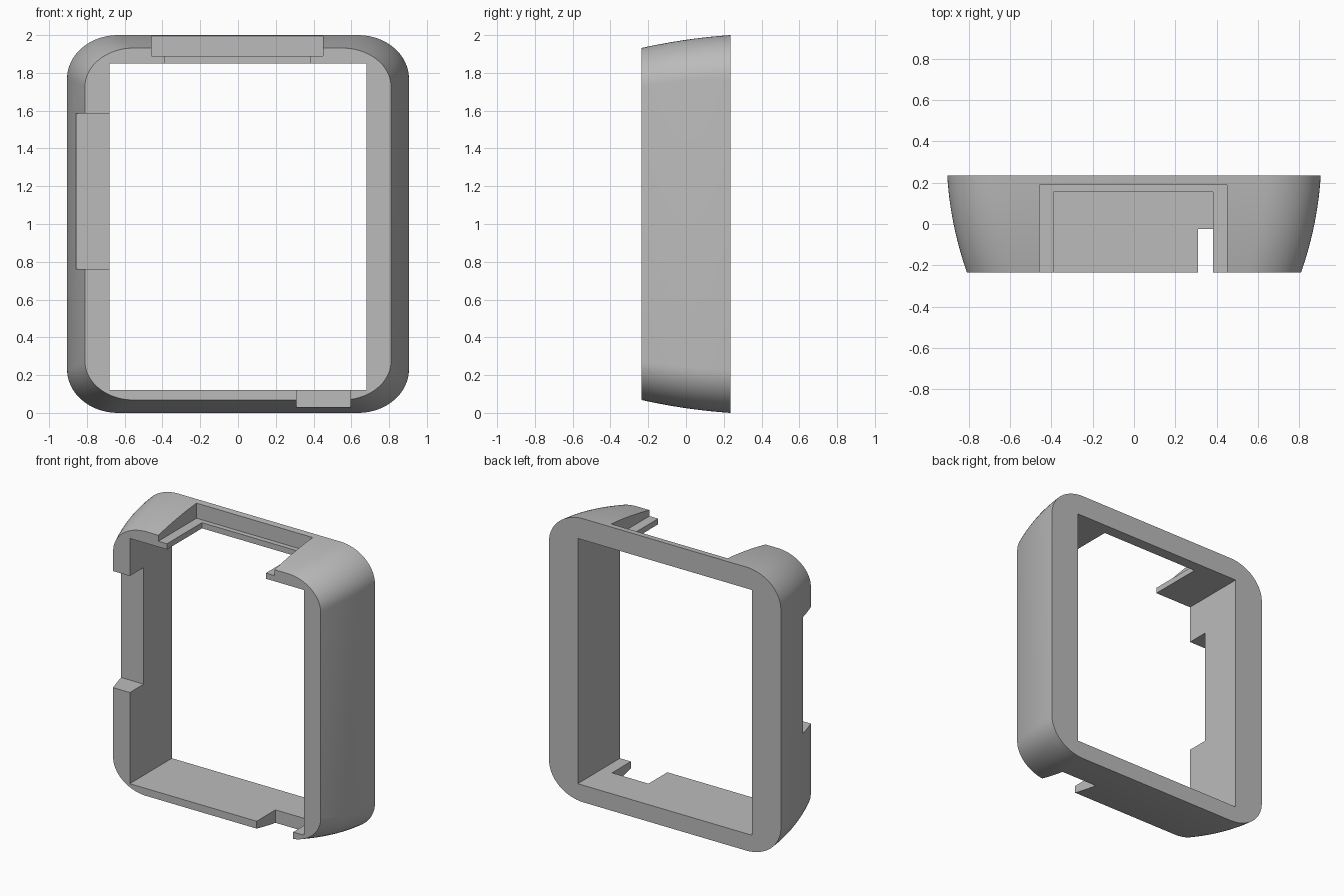
import bpy, bmesh, math

if "Cube" in bpy.data.objects:
    bpy.data.objects.remove(bpy.data.objects["Cube"], do_unlink=True)

BACK, FRONT = 0.235, -0.235
STEPS, CORNER = 12, 16

grey = bpy.data.materials.new("plain grey")
grey.use_nodes = True
grey.diffuse_color = (0.5, 0.5, 0.5, 1)
grey.node_tree.nodes["Principled BSDF"].inputs["Base Color"].default_value = (0.5, 0.5, 0.5, 1)


def mix(a, b, t, bulge=0.0):
    return a + (b - a) * t + 4 * bulge * t * (1 - t)


def ring(t):
    """Rounded rectangle; t runs from the front (0) to the back (1)."""
    half_x, half_z = mix(0.81, 0.905, t, 0.017), mix(0.932, 1.0, t, 0.009)
    rx, rz = mix(0.26, 0.27, t), mix(0.205, 0.23, t)
    points = []
    for quarter in range(4):
        mid = math.radians(45 + 90 * quarter)
        sx, sz = math.copysign(1, math.cos(mid)), math.copysign(1, math.sin(mid))
        for i in range(CORNER + 1):
            a = math.pi / 2 * (quarter + i / CORNER)
            points.append((sx * (half_x - rx) + rx * math.cos(a), mix(FRONT, BACK, t),
                           1 + sz * (half_z - rz) + rz * math.sin(a)))
    return points


# Bulging outer body, lofted from front to back
bm = bmesh.new()
rings = [[bm.verts.new(p) for p in ring(s / STEPS)] for s in range(STEPS + 1)]
for a, b in zip(rings, rings[1:]):
    for i in range(len(a)):
        j = (i + 1) % len(a)
        bm.faces.new((a[i], a[j], b[j], b[i]))
bm.faces.new(rings[0])
bm.faces.new(rings[-1])
bmesh.ops.recalc_face_normals(bm, faces=bm.faces)
mesh = bpy.data.meshes.new("case_frame")
bm.to_mesh(mesh)
bm.free()
frame = bpy.data.objects.new("case_frame", mesh)
bpy.context.collection.objects.link(frame)
mesh.materials.append(grey)
bpy.context.view_layer.objects.active = frame


def cut(name, x, y, z):
    """Subtract a box given by its x, y and z ranges."""
    spans = (x, y, z)
    bpy.ops.mesh.primitive_cube_add(size=1, location=[(a + b) / 2 for a, b in spans])
    box = bpy.context.object
    box.name = name
    box.scale = [b - a for a, b in spans]
    box.hide_render = True
    box.data.materials.append(grey)
    mod = frame.modifiers.new(name, "BOOLEAN")
    mod.operation, mod.solver, mod.object = "DIFFERENCE", "EXACT", box
    bpy.context.view_layer.objects.active = frame
    bpy.ops.object.modifier_apply(modifier=name)
    bpy.data.objects.remove(box, do_unlink=True)


# Opening and the stepped and side notches, all open towards the front
cut("opening", (-0.68, 0.68), (-1, 1), (0.12, 1.85))
cut("top_recess", (-0.457, 0.45), (-1, 0.19), (1.89, 2.5))
cut("top_slot", (-0.39, 0.382), (-1, 0.155), (1.7, 2.5))
cut("right_notch", (-1.5, -0.5), (-1, -0.08), (0.763, 1.585))
cut("bottom_notch", (0.31, 0.595), (-1, -0.025), (-0.5, 0.3))

# Smooth corners, crisp cut edges
bpy.ops.object.select_all(action="DESELECT")
frame.select_set(True)
bpy.context.view_layer.objects.active = frame
bpy.ops.object.shade_smooth_by_angle(angle=math.radians(30))
